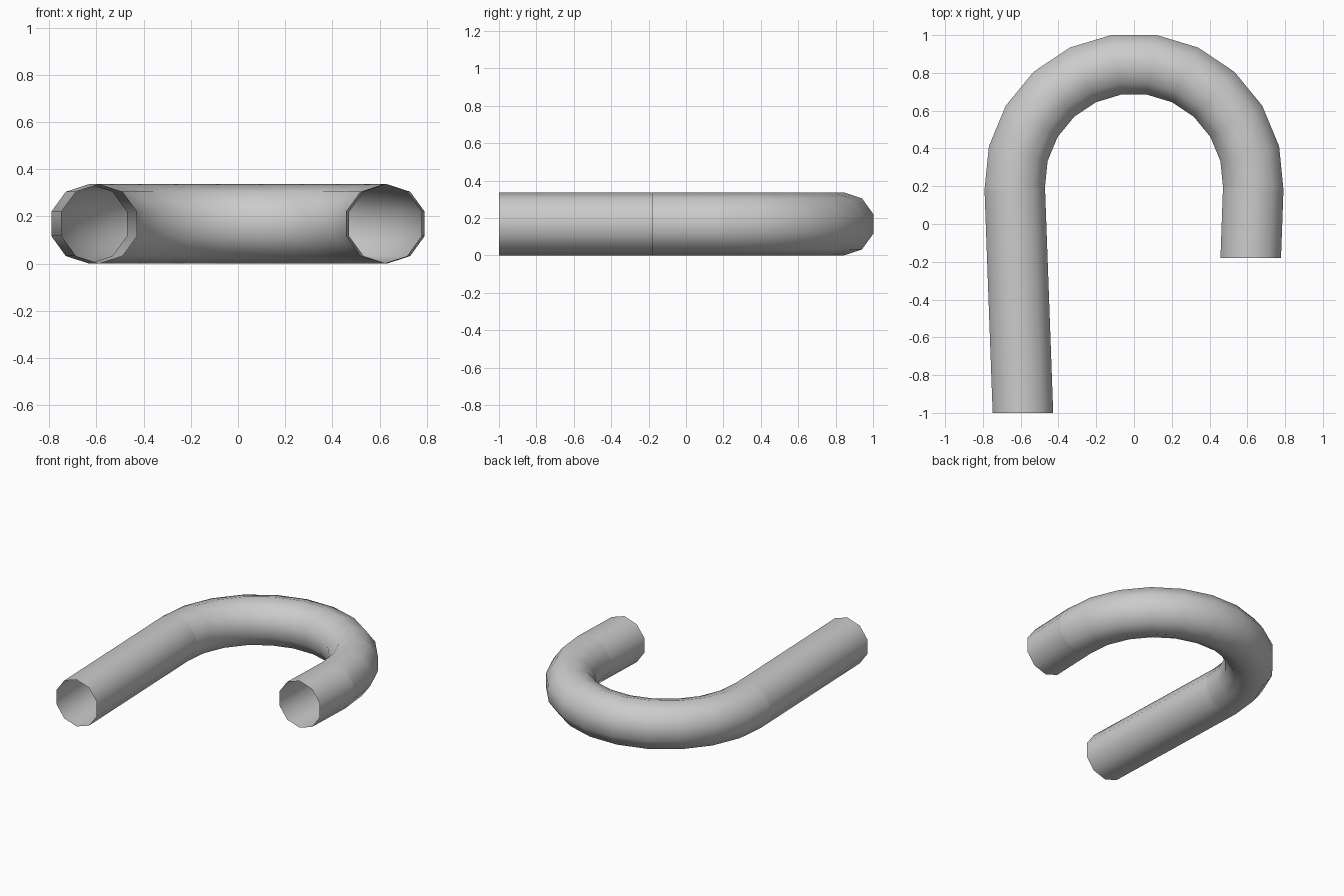
import bpy, bmesh
from math import sin, cos, pi, radians

if "Cube" in bpy.data.objects:
    bpy.data.objects.remove(bpy.data.objects["Cube"])

SIDES, TUBE_R = 10, 0.1685   # decagon section, a corner at top and bottom
BEND_R, BEND_Y = 0.632, 0.218
HALF, STEPS = radians(92.7), 11


def tube(name, stations):
    """Open tube through rings given as (x, y, angle of the ring's outward axis)."""
    bm = bmesh.new()
    rings = []
    for x, y, a in stations:
        ring = []
        for i in range(SIDES):
            t = pi / 2 + 2 * pi * i / SIDES
            r = TUBE_R * cos(t)
            ring.append(bm.verts.new((x + r * sin(a), y + r * cos(a),
                                      TUBE_R + TUBE_R * sin(t))))
        rings.append(ring)
    for p, q in zip(rings, rings[1:]):
        for i in range(SIDES):
            j = (i + 1) % SIDES
            bm.faces.new((p[i], q[i], q[j], p[j])).smooth = True
    me = bpy.data.meshes.new(name)
    bm.to_mesh(me)
    bm.free()
    ob = bpy.data.objects.new(name, me)
    bpy.context.collection.objects.link(ob)
    return ob


# Curved bend, swept clockwise from left to right
bend = []
for k in range(STEPS + 1):
    a = -HALF + 2 * HALF * k / STEPS
    bend.append((BEND_R * sin(a), BEND_Y + BEND_R * cos(a), a))
tube("bend", bend)

# Straight legs, leaning slightly inward, with ends cut square
tube("long_leg", [(-0.588, -1.0, -pi / 2), bend[0]])
tube("short_leg", [bend[-1], (0.618, -0.18, pi / 2)])
